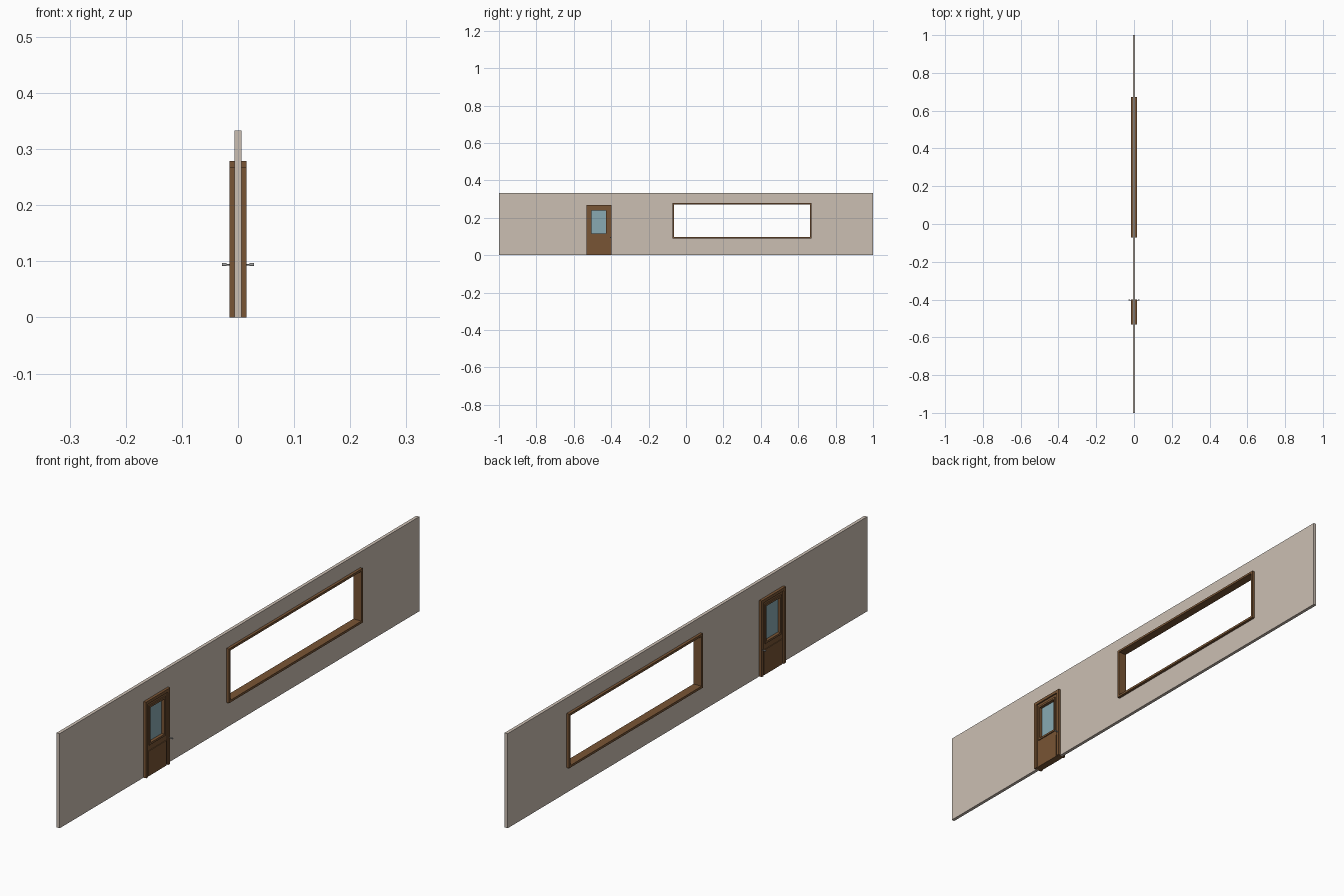
import bpy
import math

if "Cube" in bpy.data.objects:
    bpy.data.objects.remove(bpy.data.objects["Cube"])


def material(name, color):
    m = bpy.data.materials.new(name)
    m.diffuse_color = (*color, 1)
    m.use_nodes = True
    m.node_tree.nodes["Principled BSDF"].inputs["Base Color"].default_value = m.diffuse_color
    return m


PLASTER = material("plaster", (0.60, 0.52, 0.45))
WOOD = material("wood", (0.19, 0.09, 0.035))
GLASS = material("glass", (0.25, 0.40, 0.45))
METAL = material("metal", (0.35, 0.35, 0.35))


def box(name, half_x, y0, y1, z0, z1, mat=None):
    """Box centred on x = 0, given its y and z ranges."""
    bpy.ops.mesh.primitive_cube_add(size=1, location=(0, (y0 + y1) / 2, (z0 + z1) / 2))
    ob = bpy.context.object
    ob.name = name
    ob.scale = (2 * half_x, y1 - y0, z1 - z0)
    bpy.ops.object.transform_apply(location=False, rotation=False, scale=True)
    if mat:
        ob.data.materials.append(mat)
    return ob


def frame(name, half_x, y0, y1, z0, z1, t, mat, bottom=True):
    """Rectangular frame as one mesh; t is the width of its members."""
    pts = [(y0, z0), (y0, z1), (y1, z1), (y1, z0)]
    zi = z0 + t if bottom else z0
    inner = [(y0 + t, zi), (y0 + t, z1 - t), (y1 - t, z1 - t), (y1 - t, zi)]
    verts = [(x, y, z) for x in (-half_x, half_x) for y, z in pts + inner]
    faces = []
    for i in range(4 if bottom else 3):
        j = (i + 1) % 4
        faces += [(i, j, j + 4, i + 4), (i + 8, i + 12, j + 12, j + 8),
                  (i, i + 8, j + 8, j), (i + 4, j + 4, j + 12, i + 12)]
    if not bottom:
        faces += [(0, 4, 12, 8), (3, 11, 15, 7)]
    me = bpy.data.meshes.new(name)
    me.from_pydata(verts, [], faces)
    me.materials.append(mat)
    ob = bpy.data.objects.new(name, me)
    bpy.context.collection.objects.link(ob)
    return ob


def rod(name, x0, x1, y, z, r, mat):
    """Cylinder lying along x."""
    bpy.ops.mesh.primitive_cylinder_add(vertices=16, radius=r, depth=abs(x1 - x0),
                                        location=((x0 + x1) / 2, y, z),
                                        rotation=(0, math.pi / 2, 0))
    ob = bpy.context.object
    ob.name = name
    ob.data.materials.append(mat)
    bpy.ops.object.shade_smooth_by_angle()


# Main sizes
DY0, DY1, DZ = -0.533, -0.399, 0.268            # door
WY0, WY1, WZ0, WZ1 = -0.072, 0.672, 0.088, 0.279  # window
DEPTH, T = 0.0155, 0.008

# Wall with door and window openings
wall = box("wall", 0.0058, -1, 1, 0, 0.333, PLASTER)
e = 0.003
for cutter in (box("door_cutter", 0.05, DY0 + e, DY1 - e, -0.05, DZ - e),
               box("window_cutter", 0.05, WY0 + e, WY1 - e, WZ0 + e, WZ1 - e)):
    mod = wall.modifiers.new("opening", 'BOOLEAN')
    mod.operation = 'DIFFERENCE'
    mod.solver = 'EXACT'
    mod.object = cutter
    bpy.context.view_layer.objects.active = wall
    bpy.ops.object.modifier_apply(modifier=mod.name)
    bpy.data.objects.remove(cutter)

# Window lining, open in the middle
frame("window_frame", DEPTH, WY0, WY1, WZ0, WZ1, T, WOOD)

# Door casing
frame("door_frame", DEPTH, DY0, DY1, 0, DZ, 0.011, WOOD, bottom=False)

# Door leaf: stiles, rails and lower panel around the glass
a, b = DY0 + 0.011, DY1 - 0.011
GY0, GY1, GZ0, GZ1 = -0.506, -0.429, 0.115, 0.239
box("stile_left", 0.0105, a, GY0, 0, DZ - 0.011, WOOD)
box("stile_right", 0.0105, GY1, b, 0, DZ - 0.011, WOOD)
box("top_rail", 0.0105, GY0, GY1, GZ1, DZ - 0.011, WOOD)
box("lower_leaf", 0.0105, GY0, GY1, 0, GZ0, WOOD)
box("lower_panel", 0.013, a + 0.005, b - 0.005, 0, 0.088, WOOD)

# Glass and its moulding
box("door_glass", 0.003, GY0, GY1, GZ0, GZ1, GLASS)
frame("glass_moulding", 0.014, GY0 - 0.007, GY1 + 0.007, GZ0 - 0.007, GZ1 + 0.007, 0.007, WOOD)

# Door knobs on both faces
for side, s in (("front", 1), ("back", -1)):
    rod(f"knob_stem_{side}", s * 0.012, s * 0.022, -0.403, 0.094, 0.0014, METAL)
    rod(f"knob_{side}", s * 0.0205, s * 0.0285, -0.403, 0.094, 0.0027, METAL)
